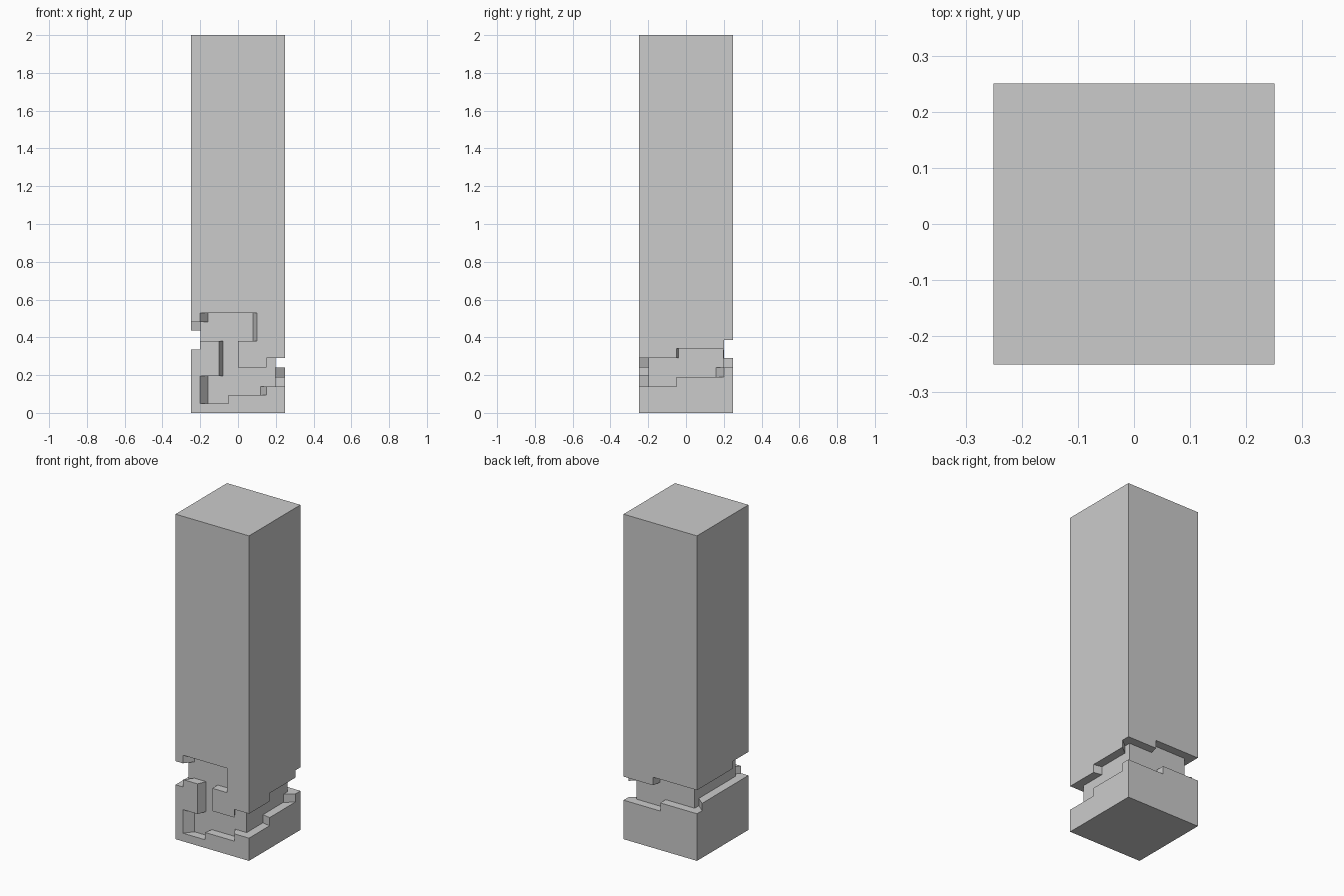
import bpy, bmesh

if "Cube" in bpy.data.objects:
    bpy.data.objects.remove(bpy.data.objects["Cube"])

H = 0.25      # half width of the pillar
TOP = 2.0     # height
INNER = 0.79  # channel floor, scaled towards the pillar axis

# Upper and lower channel edges per side: (distance along side, height)
FRONT_UP = [(-.25, .48), (-.2, .48), (-.2, .53), (.1, .53), (.1, .38), (0, .38),
            (0, .24), (.15, .24), (.15, .29), (.25, .29)]
FRONT_LOW = [(-.25, .335), (-.2, .335), (-.2, .38), (-.1, .38), (-.1, .195),
             (-.2, .195), (-.2, .05), (-.05, .05), (-.05, .095), (.15, .095),
             (.15, .14), (.25, .14)]
RIGHT_UP = [(-.25, .29), (-.05, .29), (-.05, .34), (.2, .34), (.2, .385), (.25, .385)]
RIGHT_LOW = [(-.25, .14), (-.05, .14), (-.05, .19), (.2, .19), (.2, .24), (.25, .24)]
BACK_UP = [(-.25, .385), (-.05, .385), (-.05, .435), (.25, .435)]
BACK_LOW = [(-.25, .24), (0, .24), (0, .29), (.25, .29)]
LEFT_UP = [(-.25, .435), (.1, .435), (.1, .48), (.25, .48)]
LEFT_LOW = [(-.25, .29), (-.2, .29), (-.2, .335), (.25, .335)]

SIDES = [(FRONT_UP, FRONT_LOW), (RIGHT_UP, RIGHT_LOW),
         (BACK_UP, BACK_LOW), (LEFT_UP, LEFT_LOW)]

bm = bmesh.new()


def place(side, points, scale=1.0):
    """Put side-plane points into 3D, turned to one of the four sides."""
    out = []
    for u, z in points:
        x, y = [(u, -H), (H, u), (-u, H), (-H, -u)][side]
        out.append((x * scale, y * scale, z))
    return out


def face(coords):
    bm.faces.new([bm.verts.new(c) for c in coords])


for i, (up, low) in enumerate(SIDES):
    # outer skin above and below the channel
    face(place(i, up + [(H, TOP), (-H, TOP)]))
    face(place(i, [(-H, 0), (H, 0)] + low[::-1]))
    # channel floor
    face(place(i, low + up[::-1], INNER))
    # channel walls
    for edge in (up, low):
        outer, inner = place(i, edge), place(i, edge, INNER)
        for k in range(len(edge) - 1):
            face([outer[k], outer[k + 1], inner[k + 1], inner[k]])

# top and bottom caps
for z in (0, TOP):
    face([(-H, -H, z), (H, -H, z), (H, H, z), (-H, H, z)])

bmesh.ops.remove_doubles(bm, verts=bm.verts, dist=1e-5)
bmesh.ops.triangulate(bm, faces=[f for f in bm.faces if len(f.verts) > 4])
bmesh.ops.recalc_face_normals(bm, faces=bm.faces)

mesh = bpy.data.meshes.new("carved_pillar")
bm.to_mesh(mesh)
bm.free()
pillar = bpy.data.objects.new("carved_pillar", mesh)
bpy.context.collection.objects.link(pillar)
